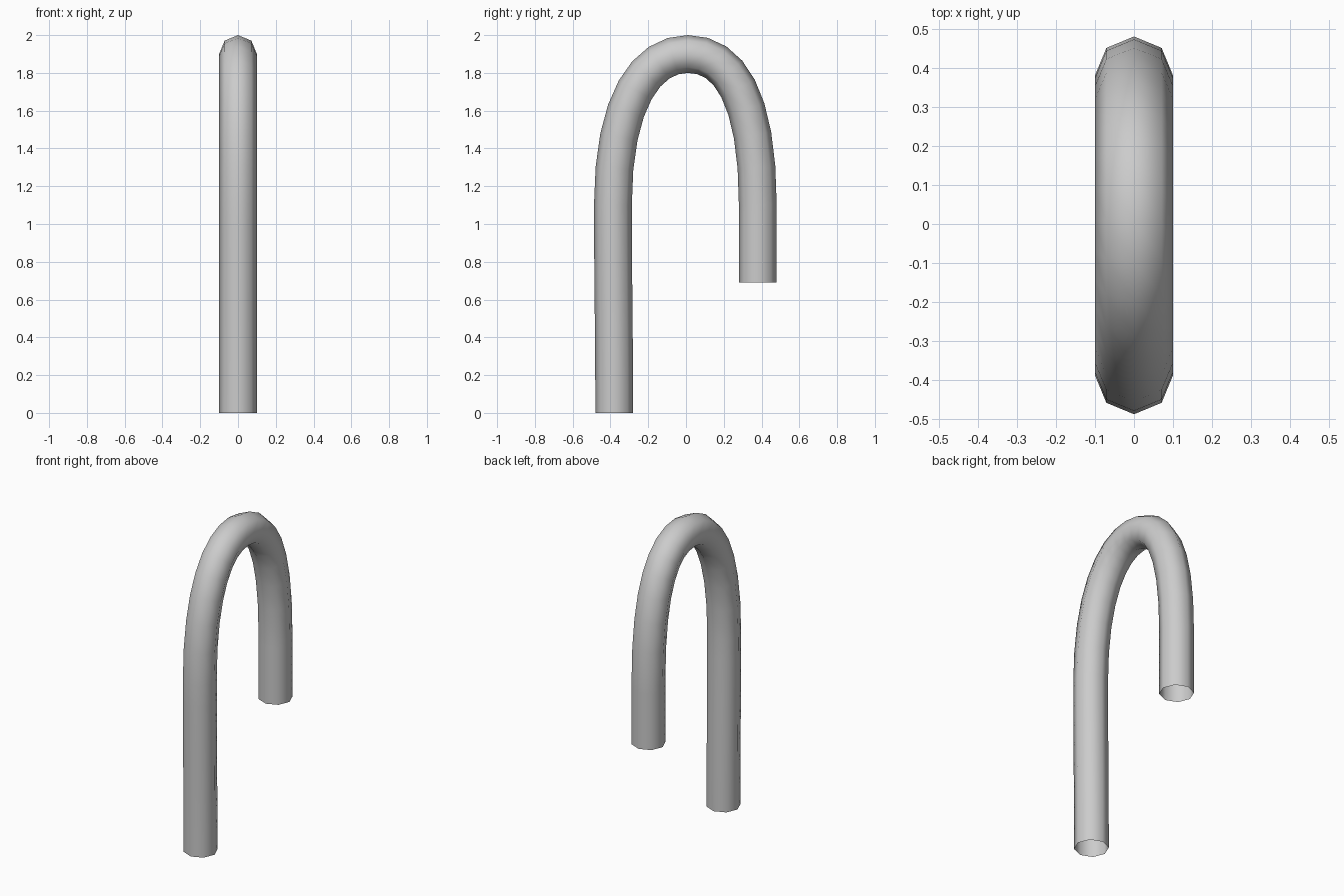
import bpy

if "Cube" in bpy.data.objects:
    bpy.data.objects.remove(bpy.data.objects["Cube"])

# Path points in the YZ plane: (y, z), left handle, right handle
PATH = [
    ((-0.38, 0.0), (-0.38, -0.3), (-0.38, 0.4)),
    ((-0.387, 1.1), (-0.387, 0.75), (-0.387, 1.66)),
    ((0.01, 1.9), (-0.205, 1.9), (0.225, 1.9)),
    ((0.38, 1.1), (0.38, 1.68), (0.38, 0.97)),
    ((0.38, 0.69), (0.38, 0.83), (0.38, 0.5)),
]

# Open-ended eight-sided tube swept along the hook path
curve = bpy.data.curves.new("bent_pipe", "CURVE")
curve.dimensions = "3D"
curve.resolution_u = 8
curve.bevel_depth = 0.1
curve.bevel_resolution = 2
curve.use_fill_caps = False

spline = curve.splines.new("BEZIER")
spline.use_smooth = True
spline.bezier_points.add(len(PATH) - 1)
for point, (co, left, right) in zip(spline.bezier_points, PATH):
    point.handle_left_type = point.handle_right_type = "FREE"
    point.co = (0, *co)
    point.handle_left = (0, *left)
    point.handle_right = (0, *right)

pipe = bpy.data.objects.new("bent_pipe", curve)
bpy.context.collection.objects.link(pipe)

# Turn the swept curve into a smooth-shaded mesh
bpy.context.view_layer.objects.active = pipe
pipe.select_set(True)
bpy.ops.object.convert(target="MESH")
bpy.ops.object.shade_smooth()
